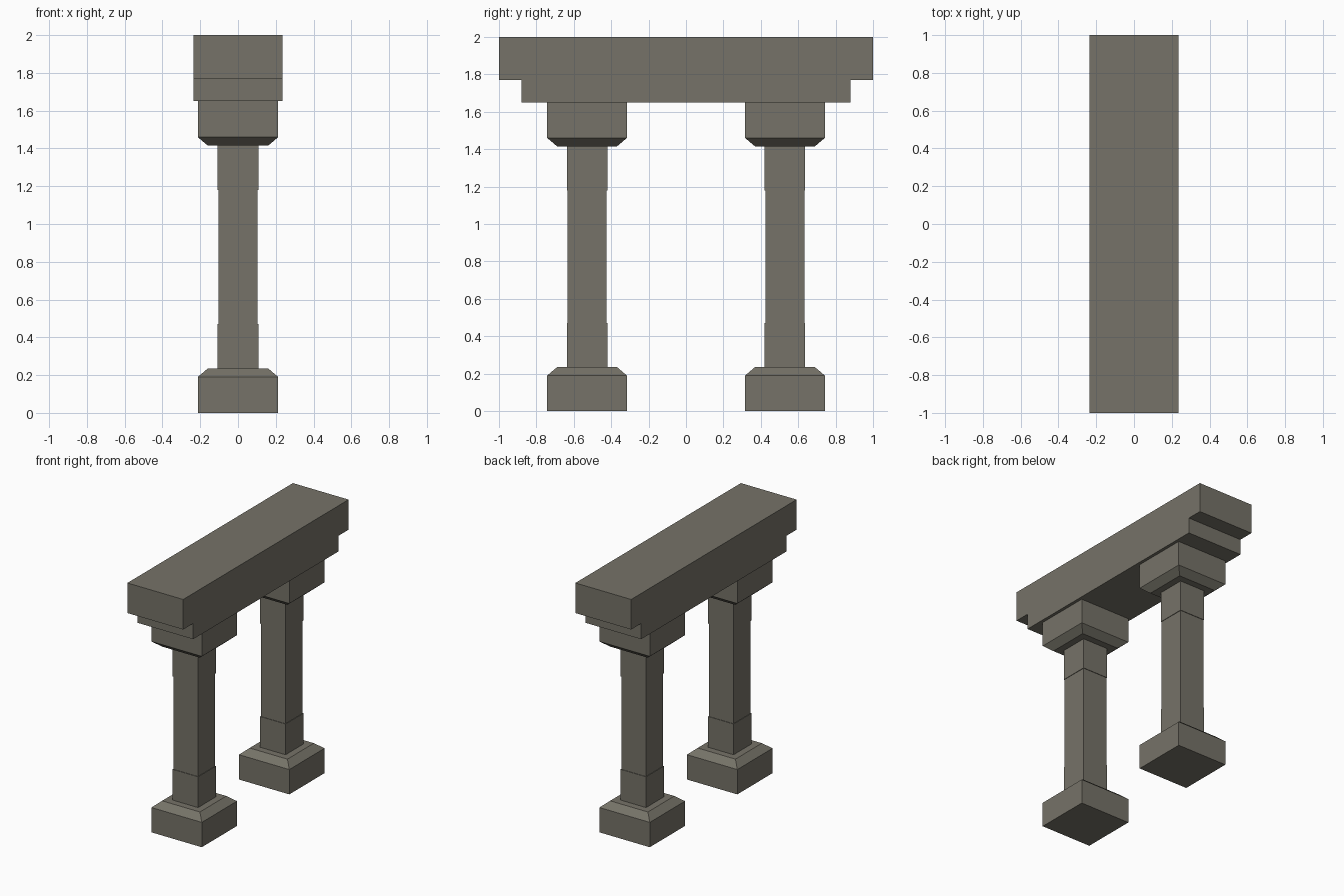
import bpy, bmesh

if "Cube" in bpy.data.objects:
    bpy.data.objects.remove(bpy.data.objects["Cube"])

stone = bpy.data.materials.new("grey stone")
stone.diffuse_color = (0.18, 0.17, 0.138, 1)
stone.use_nodes = True
stone.node_tree.nodes["Principled BSDF"].inputs["Base Color"].default_value = stone.diffuse_color


def stack(name, y, rings):
    """Closed solid lofted through rectangles (half_x, half_y, z), bottom to top."""
    bm = bmesh.new()
    loops = []
    for hx, hy, z in rings:
        loops.append([bm.verts.new((sx * hx, sy * hy, z))
                      for sx, sy in ((-1, -1), (1, -1), (1, 1), (-1, 1))])
    for a, b in zip(loops, loops[1:]):
        for i in range(4):
            j = (i + 1) % 4
            bm.faces.new((a[i], a[j], b[j], b[i]))
    bm.faces.new(loops[0][::-1])
    bm.faces.new(loops[-1])
    mesh = bpy.data.meshes.new(name)
    bm.to_mesh(mesh)
    bm.free()
    mesh.materials.append(stone)
    obj = bpy.data.objects.new(name, mesh)
    obj.location.y = y
    bpy.context.collection.objects.link(obj)
    return obj


WIDE, NECK = 0.213, 0.16        # block half width, chamfered half width
THICK, THIN = 0.108, 0.104      # shaft ends and recessed shaft middle

for side, y in (("front", -0.529), ("back", 0.529)):
    # Base block with chamfered top
    stack(side + "_base", y, [(WIDE, WIDE, 0), (WIDE, WIDE, 0.19), (NECK, NECK, 0.235)])
    # Shaft with slightly recessed middle
    stack(side + "_shaft", y, [(THICK, THICK, 0.235), (THICK, THICK, 0.47),
                               (THIN, THIN, 0.47), (THIN, THIN, 1.18),
                               (THICK, THICK, 1.18), (THICK, THICK, 1.415)])
    # Capital, the base flipped over
    stack(side + "_capital", y, [(NECK, NECK, 1.415), (WIDE, WIDE, 1.46), (WIDE, WIDE, 1.65)])

# Lintel with a shorter lower step
stack("lintel", 0, [(0.236, 0.88, 1.65), (0.236, 0.88, 1.77),
                    (0.236, 1.0, 1.77), (0.236, 1.0, 2.0)])
